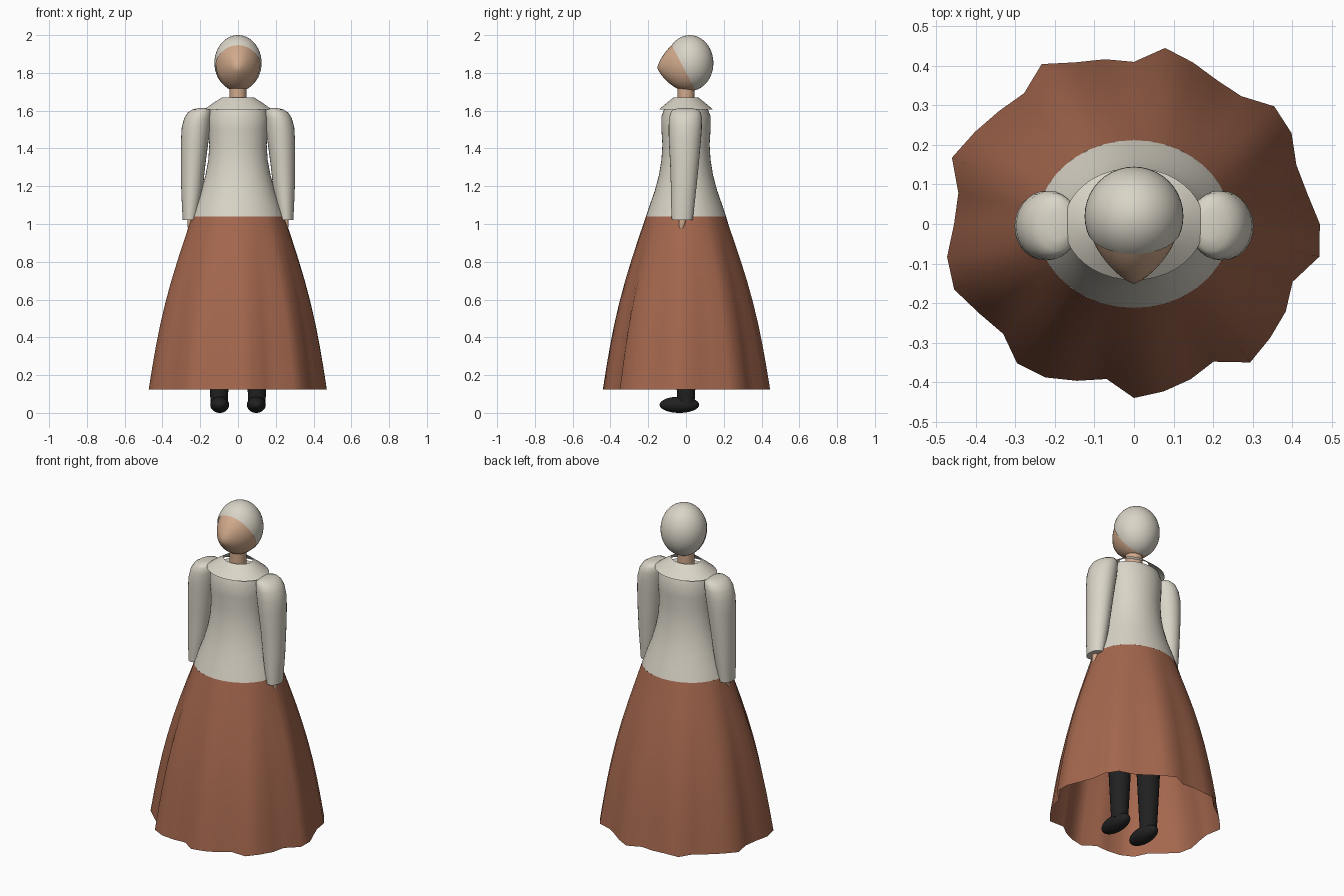
import bpy, bmesh, math
from mathutils import Vector

cube = bpy.data.objects.get("Cube")
if cube:
    bpy.data.objects.remove(cube, do_unlink=True)


def material(name, colour):
    m = bpy.data.materials.new(name)
    m.use_nodes = True
    m.diffuse_color = (*colour, 1)
    bsdf = m.node_tree.nodes["Principled BSDF"]
    bsdf.inputs["Base Color"].default_value = (*colour, 1)
    bsdf.inputs["Roughness"].default_value = 0.8
    return m


cream = material("cream", (0.70, 0.66, 0.57))
rust = material("rust brown", (0.37, 0.135, 0.075))
skin = material("skin", (0.64, 0.40, 0.26))
black = material("black", (0.015, 0.015, 0.015))


def finish(bm, name, mat, angle=50):
    mesh = bpy.data.meshes.new(name)
    bmesh.ops.recalc_face_normals(bm, faces=bm.faces)
    bm.to_mesh(mesh)
    bm.free()
    mesh.materials.append(mat)
    obj = bpy.data.objects.new(name, mesh)
    bpy.context.collection.objects.link(obj)
    bpy.ops.object.select_all(action="DESELECT")
    obj.select_set(True)
    bpy.context.view_layer.objects.active = obj
    bpy.ops.object.shade_smooth_by_angle(angle=math.radians(angle))
    return obj


def bridge(bm, rings, caps):
    loops = [[bm.verts.new(p) for p in ring] for ring in rings]
    n = len(loops[0])
    for a, b in zip(loops, loops[1:]):
        for i in range(n):
            j = (i + 1) % n
            bm.faces.new((a[i], a[j], b[j], b[i]))
    if caps:
        bm.faces.new(loops[0])
        bm.faces.new(loops[-1])


def ellipse(z, cx, cy, rx, ry, n):
    turns = [math.tau * i / n for i in range(n)]
    return [(cx + rx * math.cos(a), cy + ry * math.sin(a), z) for a in turns]


def loft(name, mat, sections, n=32, caps=True):
    """Stack of ellipses given as (z, cx, cy, rx, ry)."""
    bm = bmesh.new()
    bridge(bm, [ellipse(*s, n) for s in sections], caps)
    return finish(bm, name, mat)


def ball(centre, radii, segments=40, rings=24):
    bm = bmesh.new()
    bmesh.ops.create_uvsphere(bm, u_segments=segments, v_segments=rings, radius=1)
    for v in bm.verts:
        v.co = Vector(c + r * k for c, r, k in zip(centre, radii, v.co))
    return bm


# Skirt: an oval waist flaring into an uneven, folded hem (radii in mm)
hem = [470, 445, 437, 460, 463, 422, 420, 435, 452, 410, 423, 435,
       467, 432, 445, 465, 490, 451, 455, 480, 484, 452, 432, 460,
       448, 422, 398, 440, 430, 418, 402, 457, 449, 443, 427, 476]
waist_x, waist_y, top_z, hem_z = 0.245, 0.212, 1.04, 0.125
rings = []
for step in range(9):
    t = step / 8
    spread = t + 0.12 * math.sin(math.pi * t)
    ring = []
    for i, r in enumerate(hem):
        a = math.tau * i / len(hem)
        c, s = math.cos(a), math.sin(a)
        ring.append((c * (waist_x + (r / 1000 - waist_x) * spread),
                     s * (waist_y + (r / 1000 - waist_y) * spread),
                     top_z + (hem_z - top_z) * t))
    rings.append(ring)
bm = bmesh.new()
bridge(bm, rings, False)
finish(bm, "skirt", rust, 60)

# Bodice and collar
loft("bodice", cream, [
    (1.04, 0, 0, 0.245, 0.212), (1.10, 0, 0, 0.225, 0.192),
    (1.18, 0, 0, 0.195, 0.164), (1.26, 0, 0, 0.172, 0.143),
    (1.34, 0, 0, 0.157, 0.130), (1.42, 0, 0, 0.152, 0.125),
    (1.50, 0, 0, 0.157, 0.130), (1.57, 0, 0, 0.160, 0.130),
    (1.61, 0, 0, 0.150, 0.115)], 40)
loft("collar", cream, [
    (1.607, 0, 0, 0.177, 0.142), (1.64, 0, 0, 0.132, 0.103),
    (1.67, 0, 0, 0.085, 0.066)], 40, False)
loft("neck", skin, [(1.58, 0, 0, 0.045, 0.045), (1.76, 0, 0, 0.045, 0.045)], 24)

# Face: an oval drawn forward to a pointed nose
bm = ball((0, 0.015, 1.848), (0.118, 0.115, 0.146))
for v in bm.verts:
    if v.co.y < 0:
        reach = math.hypot(v.co.x / 0.11, (v.co.z - 1.825) / 0.135)
        v.co.y -= 0.055 * max(0, 1 - reach)
finish(bm, "face", skin, 60)

# Hair: a cap sliced along a slope from the forehead to the nape
bm = ball((0, 0.02, 1.852), (0.125, 0.125, 0.148))
bmesh.ops.bisect_plane(bm, geom=bm.verts[:] + bm.edges[:] + bm.faces[:],
                       plane_co=(0, -0.03, 1.86), plane_no=(0, -1.9, -1),
                       clear_outer=True)
finish(bm, "hair", cream, 60)

# Sleeves, hands, legs and shoes on both sides
for side, label in ((1, "left"), (-1, "right")):
    sleeve = [
        (1.02, 0.255, -0.02, 0.038, 0.055), (1.10, 0.249, -0.017, 0.048, 0.062),
        (1.20, 0.243, -0.012, 0.058, 0.068), (1.32, 0.237, -0.008, 0.065, 0.076),
        (1.44, 0.229, -0.006, 0.073, 0.085), (1.51, 0.222, -0.004, 0.076, 0.088),
        (1.56, 0.213, -0.003, 0.072, 0.087), (1.59, 0.203, -0.002, 0.063, 0.08),
        (1.606, 0.194, -0.002, 0.047, 0.066), (1.613, 0.19, -0.002, 0.022, 0.035)]
    loft(label + "_sleeve", cream,
         [(z, side * x, y, rx, ry) for z, x, y, rx, ry in sleeve], 28)

    loft(label + "_hand", skin, [
        (0.965, side * 0.258, -0.026, 0.004, 0.005),
        (0.985, side * 0.258, -0.024, 0.009, 0.013),
        (1.01, side * 0.256, -0.02, 0.012, 0.018),
        (1.06, side * 0.254, -0.02, 0.014, 0.02)], 12)

    loft(label + "_leg", black, [
        (0.05, side * 0.1, 0, 0.045, 0.045), (0.14, side * 0.1, 0, 0.05, 0.05),
        (0.45, side * 0.1, 0, 0.065, 0.065), (0.9, side * 0.09, 0, 0.08, 0.08)], 24)

    finish(ball((side * 0.097, -0.035, 0.043), (0.05, 0.105, 0.043), 24, 16),
           label + "_shoe", black)
